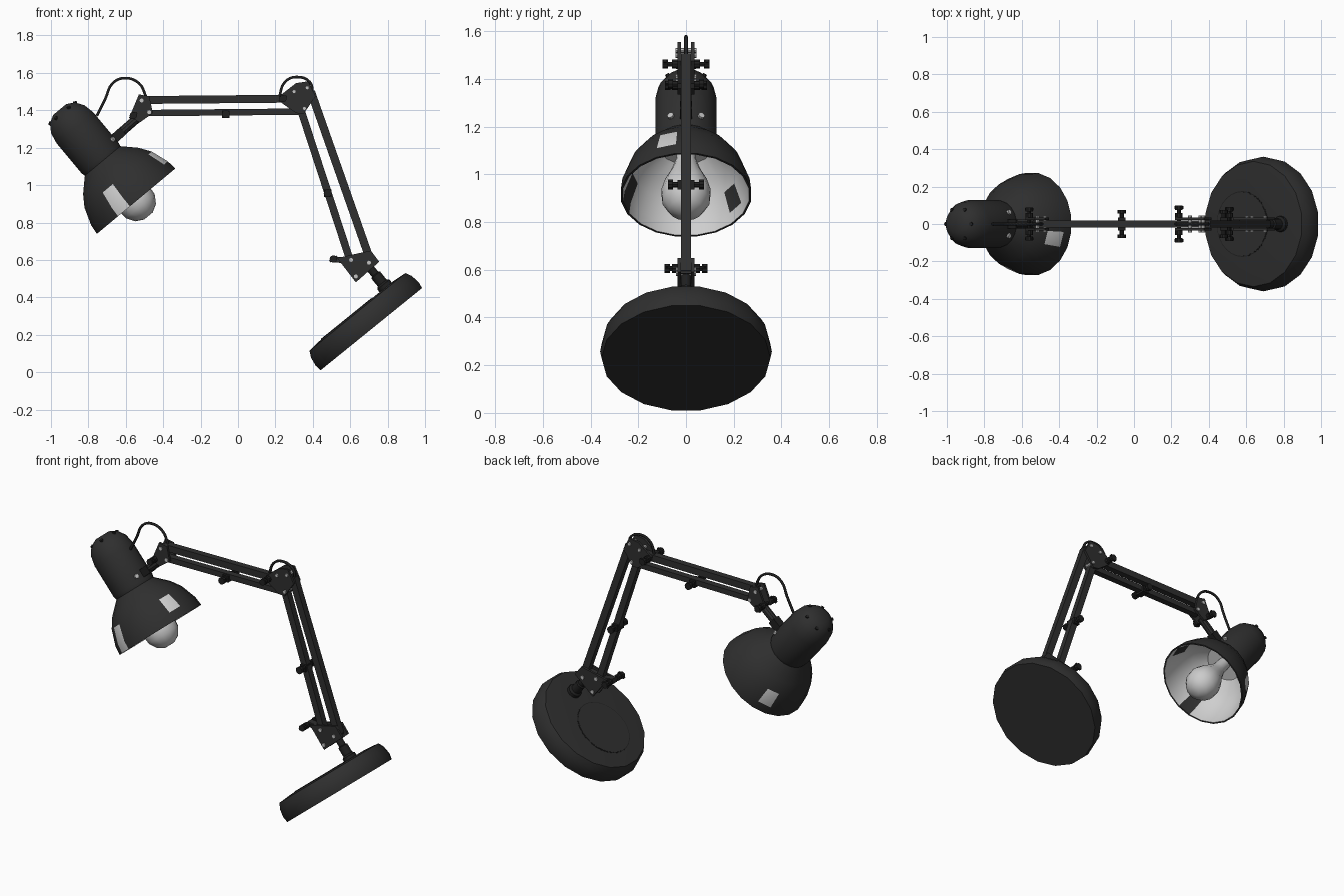
import bpy, bmesh, math
from mathutils import Vector, Matrix

cube = bpy.data.objects.get("Cube")
if cube:
    bpy.data.objects.remove(cube, do_unlink=True)


def material(name, value, rough=0.6):
    m = bpy.data.materials.new(name)
    m.use_nodes = True
    colour = (value, value, value, 1)
    m.diffuse_color = colour
    bsdf = m.node_tree.nodes["Principled BSDF"]
    bsdf.inputs["Base Color"].default_value = colour
    bsdf.inputs["Roughness"].default_value = rough
    return m


PAINT = material("charcoal paint", 0.028)
BLACK = material("black plastic", 0.014)
LIGHT = material("reflector white", 0.62)
BULB = material("bulb glass", 0.6)
STEEL = material("bolt steel", 0.55)
TILT = Matrix.Rotation(math.radians(-39), 4, 'Y')
parts = []


def finish(bm, name, mats, matrix=None):
    bmesh.ops.recalc_face_normals(bm, faces=bm.faces[:])
    me = bpy.data.meshes.new(name)
    bm.to_mesh(me)
    bm.free()
    for m in mats:
        me.materials.append(m)
    ob = bpy.data.objects.new(name, me)
    if matrix is not None:
        ob.matrix_world = matrix
    bpy.context.scene.collection.objects.link(ob)
    parts.append(ob)
    return ob


def lathe(name, profile, sides, mats, matrix=None, rule=None, offset=0.0):
    """Spin (radius, height) points about local z and cap both ends."""
    bm = bmesh.new()
    rings = []
    for r, h in profile:
        angles = [math.tau * (i + offset) / sides for i in range(sides)]
        rings.append([bm.verts.new((r * math.cos(a), r * math.sin(a), h)) for a in angles])
    for band, (lo, hi) in enumerate(zip(rings, rings[1:])):
        for i in range(sides):
            j = (i + 1) % sides
            f = bm.faces.new((lo[i], lo[j], hi[j], hi[i]))
            f.material_index = rule(band, j) if rule else 0
    bm.faces.new(rings[0]).material_index = rule(0, -1) if rule else 0
    bm.faces.new(rings[-1])
    return finish(bm, name, mats, matrix)


def along(a, b):
    """Frame with its z axis running from a to b and its y axis kept level."""
    d = (b - a).normalized()
    side = Vector((0, 1, 0)) if abs(d.y) < 0.9 else Vector((0, 0, 1))
    x = side.cross(d).normalized()
    rot = Matrix((x, d.cross(x), d)).transposed().to_4x4()
    return Matrix.Translation(a) @ rot


def rod(name, a, b, radius, mat, sides=10):
    a, b = Vector(a), Vector(b)
    length = (b - a).length
    return lathe(name, [(radius, 0), (radius, length)], sides, [mat], along(a, b))


def bar(name, a, b, width, depth, mat=PAINT):
    a, b = Vector(a), Vector(b)
    bm = bmesh.new()
    bmesh.ops.create_cube(bm, size=1)
    length = (b - a).length
    bmesh.ops.scale(bm, vec=(width, depth, length), verts=bm.verts)
    bmesh.ops.translate(bm, vec=(0, 0, length / 2), verts=bm.verts)
    return finish(bm, name, [mat], along(a, b))


def bracket(name, outline, inner=0.022, outer=0.036):
    """Pair of side plates cut to an outline in the x-z plane."""
    bm = bmesh.new()
    for s in (-1, 1):
        near = [bm.verts.new((x, s * inner, z)) for x, z in outline]
        far = [bm.verts.new((x, s * outer, z)) for x, z in outline]
        bm.faces.new(near)
        bm.faces.new(far)
        for i in range(len(near)):
            j = (i + 1) % len(near)
            bm.faces.new((near[i], near[j], far[j], far[i]))
    return finish(bm, name, [PAINT])


def bolt(name, x, z, half=0.042):
    rod(name, (x, -half, z), (x, half, z), 0.011, STEEL, 8)


def wing_nut(name, x, z, reach=0.09):
    rod(name + "_pin", (x, -reach, z), (x, reach, z), 0.01, BLACK, 8)
    for s, tag in ((-1, "front"), (1, "back")):
        rod(f"{name}_{tag}_hub", (x, s * 0.036, z), (x, s * 0.058, z), 0.02, BLACK)
        rod(f"{name}_{tag}_knob", (x, s * (reach - 0.022), z), (x, s * reach, z), 0.02, BLACK)
        bar(f"{name}_{tag}_wing", (x - 0.02, s * (reach - 0.01), z - 0.014),
            (x + 0.02, s * (reach - 0.01), z + 0.014), 0.012, 0.014, BLACK)


def cable(name, points, radius=0.008):
    cu = bpy.data.curves.new(name, 'CURVE')
    cu.dimensions = '3D'
    cu.bevel_depth = radius
    cu.bevel_resolution = 1
    cu.resolution_u = 4
    sp = cu.splines.new('BEZIER')
    sp.bezier_points.add(len(points) - 1)
    for p, (x, z) in zip(sp.bezier_points, points):
        p.co = (x, 0, z)
        p.handle_left_type = p.handle_right_type = 'AUTO'
    cu.materials.append(BLACK)
    ob = bpy.data.objects.new(name, cu)
    bpy.context.scene.collection.objects.link(ob)


# Tilted base disc with its round inset and swivel stem
base_frame = Matrix.Translation((0.713, 0, 0.23)) @ TILT
lathe("base", [(0.354, 0), (0.36, 0.035), (0.352, 0.085), (0.335, 0.118), (0.25, 0.126)],
      18, [PAINT], base_frame, offset=0.5)
lathe("base_inset_edge", [(0.176, 0.124), (0.176, 0.1275)], 28, [BLACK],
      base_frame @ Matrix.Translation((-0.07, 0, 0)))
lathe("base_inset", [(0.171, 0.124), (0.171, 0.129)], 28, [PAINT],
      base_frame @ Matrix.Translation((-0.07, 0, 0)))
lathe("stem", [(0.042, 0.115), (0.042, 0.145), (0.03, 0.155), (0.03, 0.21),
               (0.022, 0.215), (0.022, 0.29)], 12, [BLACK],
      base_frame @ Matrix.Translation((0.2, 0, 0)))

# Lower joint
bracket("lower_bracket", [(0.53, 0.61), (0.71, 0.65), (0.755, 0.59), (0.63, 0.48)])
bar("lower_block", (0.57, 0, 0.58), (0.72, 0, 0.61), 0.05, 0.044)
bolt("lower_bolt", 0.70, 0.585)
bolt("lower_bolt", 0.63, 0.512)
bolt("lower_bolt", 0.605, 0.6)
wing_nut("lower_nut", 0.51, 0.605)
bar("lower_nut_arm", (0.5, 0, 0.605), (0.58, 0, 0.595), 0.03, 0.04)

# Paired arm bars
bar("lower_arm_inner", (0.34, 0, 1.39), (0.605, 0, 0.58), 0.04, 0.04)
bar("lower_arm_outer", (0.39, 0, 1.50), (0.71, 0, 0.59), 0.043, 0.04)
bar("upper_arm_top", (-0.51, 0, 1.455), (0.29, 0, 1.462), 0.042, 0.04)
bar("upper_arm_bottom", (-0.50, 0, 1.385), (0.35, 0, 1.393), 0.034, 0.04)

# Elbow joint
bracket("elbow_bracket", [(0.22, 1.475), (0.31, 1.545), (0.375, 1.555), (0.415, 1.475),
                          (0.35, 1.38), (0.31, 1.385), (0.225, 1.445)])
wing_nut("elbow_nut", 0.24, 1.462, 0.098)
for x, z in ((0.37, 1.52), (0.355, 1.41), (0.3, 1.5)):
    bolt("elbow_bolt", x, z, 0.045)
cable("elbow_cable", [(0.22, 1.47), (0.25, 1.55), (0.31, 1.578), (0.385, 1.55), (0.40, 1.49)])

# Clips halfway along each arm
for name, x, z in (("lower_clip", 0.48, 0.957), ("upper_clip", -0.065, 1.38)):
    bar(name, (x - 0.02, 0, z), (x + 0.02, 0, z), 0.04, 0.07, BLACK)
    rod(name + "_pin", (x, -0.075, z), (x, 0.075, z), 0.012, BLACK, 8)
    for s in (-1, 1):
        rod(name + "_knob", (x, s * 0.055, z), (x, s * 0.075, z), 0.022, BLACK)

# Head joint
bracket("head_bracket", [(-0.53, 1.485), (-0.475, 1.475), (-0.455, 1.385),
                         (-0.525, 1.335), (-0.58, 1.365)])
for x, z in ((-0.515, 1.452), (-0.475, 1.39)):
    bolt("head_bolt", x, z)
wing_nut("head_nut", -0.56, 1.372, 0.088)
rod("head_arm", (-0.53, 0, 1.365), (-0.69, 0, 1.225), 0.024, PAINT)
bar("head_arm_collar", (-0.615, 0, 1.29), (-0.66, 0, 1.25), 0.05, 0.05, BLACK)
cable("head_cable", [(-0.755, 1.37), (-0.71, 1.46), (-0.67, 1.545), (-0.607, 1.572),
                     (-0.53, 1.545), (-0.49, 1.47)])

# Shade: white inside, dark outside, with a few panels swapped
head_frame = Matrix.Translation((-0.545, 0, 0.914)) @ Matrix.Rotation(math.radians(-39.8), 4, 'Y')
SWAPPED = {14: (2, 3, 5, 6), 19: (2, 6), 7: (2, 6)}


def shade_rule(band, side):
    inside = band < 4
    return int(inside != (band in SWAPPED.get(side, ())))


lathe("shade", [(0.115, 0.265), (0.186, 0.205), (0.227, 0.148), (0.26, 0.055), (0.267, 0),
                (0.276, 0), (0.27, 0.055), (0.237, 0.15), (0.196, 0.21), (0.125, 0.28),
                (0.13, 0.3), (0.13, 0.51), (0.118, 0.57), (0.088, 0.615), (0.045, 0.638)],
      20, [PAINT, LIGHT], head_frame, shade_rule, offset=0.5)

# Bulb with tapering neck
lathe("bulb", [(0.03, -0.103), (0.072, -0.08), (0.1, -0.035), (0.105, 0.015), (0.09, 0.07),
               (0.062, 0.13), (0.042, 0.19), (0.038, 0.27)], 14, [BULB], head_frame)

# Screws on the housing and vents in its cap
for s in (-1, 1):
    spot = head_frame @ Vector((0.11, s * 0.06, 0.333))
    tip = head_frame @ Vector((0.124, s * 0.066, 0.333))
    rod("housing_screw", spot, tip, 0.014, STEEL, 8)
for i in range(6):
    a = math.tau * i / 6
    ring = Vector((math.cos(a), math.sin(a), 0))
    rod("cap_vent", head_frame @ (ring * 0.08 + Vector((0, 0, 0.6))),
        head_frame @ (ring * 0.09 + Vector((0, 0, 0.62))), 0.01, BLACK, 8)

# Smooth the round parts, keeping edges sharp
bpy.ops.object.select_all(action='DESELECT')
for ob in parts:
    ob.select_set(True)
bpy.context.view_layer.objects.active = parts[0]
bpy.ops.object.shade_smooth_by_angle(angle=math.radians(35))
